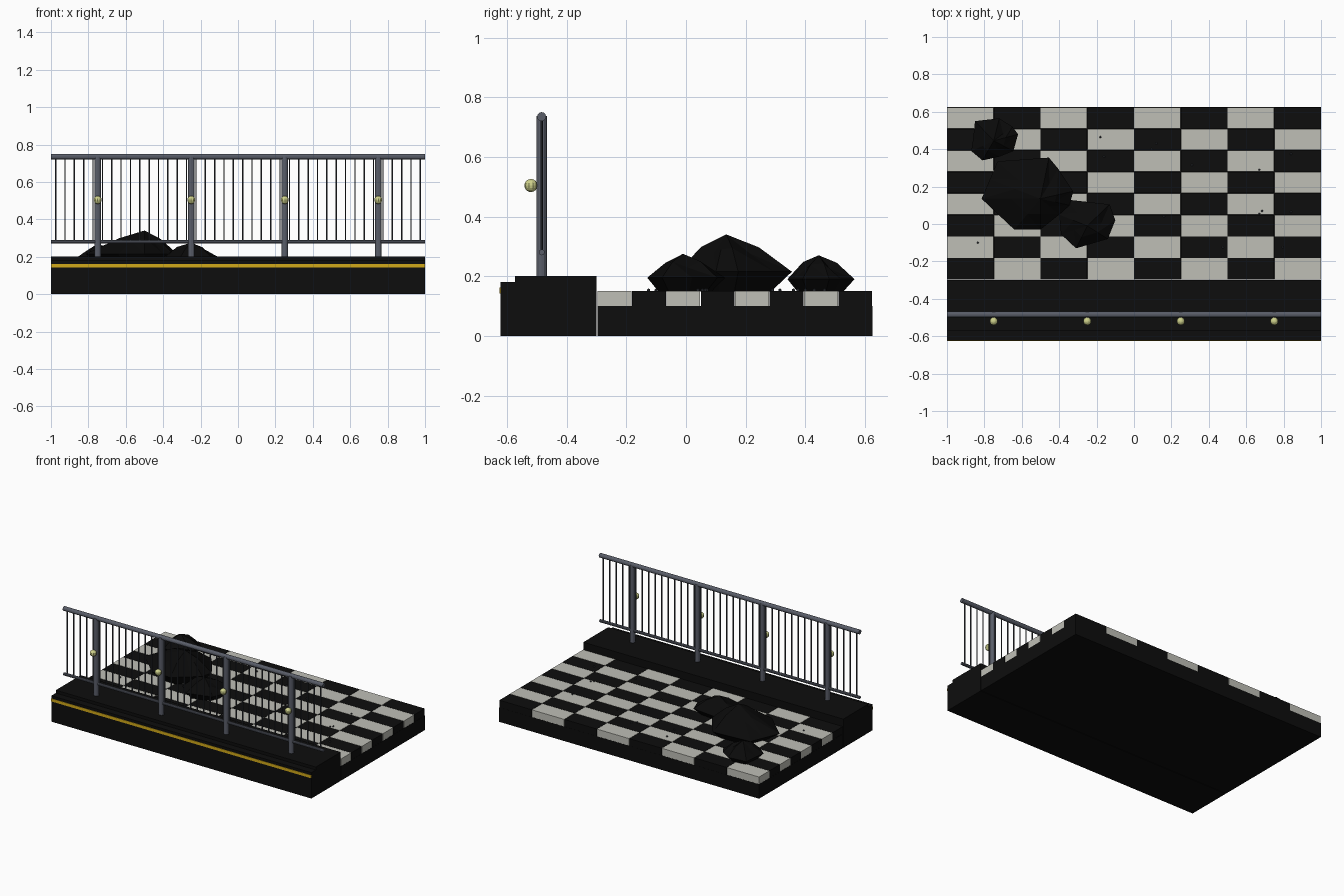
import bpy, bmesh, math
from mathutils import Matrix, Vector

if "Cube" in bpy.data.objects:
    bpy.data.objects.remove(bpy.data.objects["Cube"])


def mat(name, r, g, b):
    m = bpy.data.materials.new(name)
    m.diffuse_color = (r, g, b, 1)
    m.use_nodes = True
    m.node_tree.nodes["Principled BSDF"].inputs["Base Color"].default_value = m.diffuse_color
    return m


BLACK = mat("black_stone", 0.004, 0.004, 0.004)
WHITE = mat("pale_tile", 0.52, 0.52, 0.47)
RUBBLE = mat("rubble_black", 0.003, 0.003, 0.003)
METAL = mat("grey_metal", 0.10, 0.11, 0.14)
BAR = mat("dark_metal", 0.04, 0.045, 0.055)
YELLOW = mat("yellow_paint", 0.65, 0.40, 0.01)
LAMP = mat("lamp_glow", 0.62, 0.64, 0.26)


def finish(name, bm, material):
    bmesh.ops.recalc_face_normals(bm, faces=bm.faces)
    me = bpy.data.meshes.new(name)
    bm.to_mesh(me)
    bm.free()
    me.materials.append(material)
    ob = bpy.data.objects.new(name, me)
    bpy.context.collection.objects.link(ob)
    return ob


def add_box(bm, x0, x1, y0, y1, z0, z1):
    m = Matrix.Translation(((x0 + x1) / 2, (y0 + y1) / 2, (z0 + z1) / 2))
    m = m @ Matrix.Diagonal((x1 - x0, y1 - y0, z1 - z0, 1))
    bmesh.ops.create_cube(bm, size=1, matrix=m)


def box(name, material, *dims):
    bm = bmesh.new()
    add_box(bm, *dims)
    return finish(name, bm, material)


def add_rod(bm, a, b, r, sides):
    a, b = Vector(a), Vector(b)
    d = b - a
    m = Matrix.Translation((a + b) / 2) @ d.to_track_quat('Z', 'Y').to_matrix().to_4x4()
    bmesh.ops.create_cone(bm, cap_ends=True, segments=sides, radius1=r, radius2=r,
                          depth=d.length, matrix=m)


# Floor base and stepped kerb
box("floor_base", BLACK, -1, 1, -0.296, 0.625, 0, 0.10)
box("kerb", BLACK, -1, 1, -0.622, -0.30, 0, 0.18)
box("kerb_step", BLACK, -1, 1, -0.573, -0.30, 0.18, 0.20)
box("kerb_stripe", YELLOW, -1, 1, -0.625, -0.621, 0.142, 0.162)

# Checkered floor tiles
tiles = (bmesh.new(), bmesh.new())
pitch = 0.922 / 8
for i in range(8):
    for j in range(8):
        x, y = -1 + 0.25 * i, -0.297 + pitch * j
        add_box(tiles[(i + j) % 2], x + 0.001, x + 0.249,
                y + 0.001, y + pitch - 0.001, 0.10, 0.15)
finish("dark_tiles", tiles[0], BLACK)
finish("pale_tiles", tiles[1], WHITE)

# Railing: rails, posts, balusters and lamps
RAIL_Y = -0.484
bm = bmesh.new()
add_rod(bm, (-1, RAIL_Y, 0.735), (1, RAIL_Y, 0.735), 0.015, 12)
add_rod(bm, (-1, RAIL_Y, 0.28), (1, RAIL_Y, 0.28), 0.010, 10)
finish("rails", bm, METAL)

posts, lamps = bmesh.new(), bmesh.new()
for x in (-0.75, -0.25, 0.25, 0.75):
    add_rod(posts, (x, RAIL_Y, 0.20), (x, RAIL_Y, 0.737), 0.0175, 12)
    bmesh.ops.create_uvsphere(lamps, u_segments=10, v_segments=8, radius=0.022,
                              matrix=Matrix.Translation((x, -0.52, 0.504)))
finish("rail_posts", posts, METAL)
finish("lamps", lamps, LAMP)

bm = bmesh.new()
for k in range(40):
    x = -0.975 + 0.05 * k
    add_rod(bm, (x, RAIL_Y, 0.28), (x, RAIL_Y, 0.735), 0.004, 6)
finish("balusters", bm, BAR)


# Rubble mounds: a faceted outline that narrows to the floor and to a peak
def mound(name, outline, peak, mid_z):
    bm = bmesh.new()
    p = Vector(peak)
    rings = []
    for scale, z in ((0.68, 0.148), (1.0, mid_z), (0.5, mid_z + (p.z - mid_z) * 0.58)):
        ring = []
        for n, (x, y) in enumerate(outline):
            wobble = 0.012 * math.sin(n * 2.3) if scale < 1 and z > 0.15 else 0
            ring.append(bm.verts.new((p.x + (x - p.x) * scale,
                                      p.y + (y - p.y) * scale, z + wobble)))
        rings.append(ring)
    top = bm.verts.new(p)
    count = len(outline)
    bm.faces.new(rings[0])
    for n in range(count):
        m = (n + 1) % count
        for lo, hi in zip(rings, rings[1:]):
            bm.faces.new((lo[n], lo[m], hi[m]))
            bm.faces.new((lo[n], hi[m], hi[n]))
        bm.faces.new((rings[-1][n], rings[-1][m], top))
    return finish(name, bm, RUBBLE)


mound("rubble_back", [(-.85, .55), (-.72, .565), (-.65, .52), (-.62, .48), (-.645, .39),
                      (-.72, .36), (-.81, .34), (-.87, .39), (-.86, .455)],
      (-0.75, 0.445, 0.27), 0.19)
mound("rubble_large", [(-.73, .335), (-.455, .355), (-.405, .295), (-.325, .175),
                       (-.345, .10), (-.40, .05), (-.50, -.03), (-.64, -.03),
                       (-.815, .135), (-.77, .24)],
      (-0.50, 0.135, 0.34), 0.215)
mound("rubble_front", [(-.355, .13), (-.13, .105), (-.10, .02), (-.14, -.08),
                       (-.31, -.13), (-.39, -.055), (-.40, .05)],
      (-0.25, -0.01, 0.275), 0.195)

# Scattered pebbles
bm = bmesh.new()
for x, y in ((-.18, .465), (-.16, .36), (.12, .43), (.095, .40), (.31, .315), (.84, .375),
             (.67, .29), (.685, .07), (.67, .055), (.84, .065), (.795, -.125),
             (.475, -.125), (.16, .04), (-.835, -.10)):
    bmesh.ops.create_icosphere(bm, subdivisions=1, radius=0.006,
                               matrix=Matrix.Translation((x, y, 0.153)))
finish("pebbles", bm, BAR)
